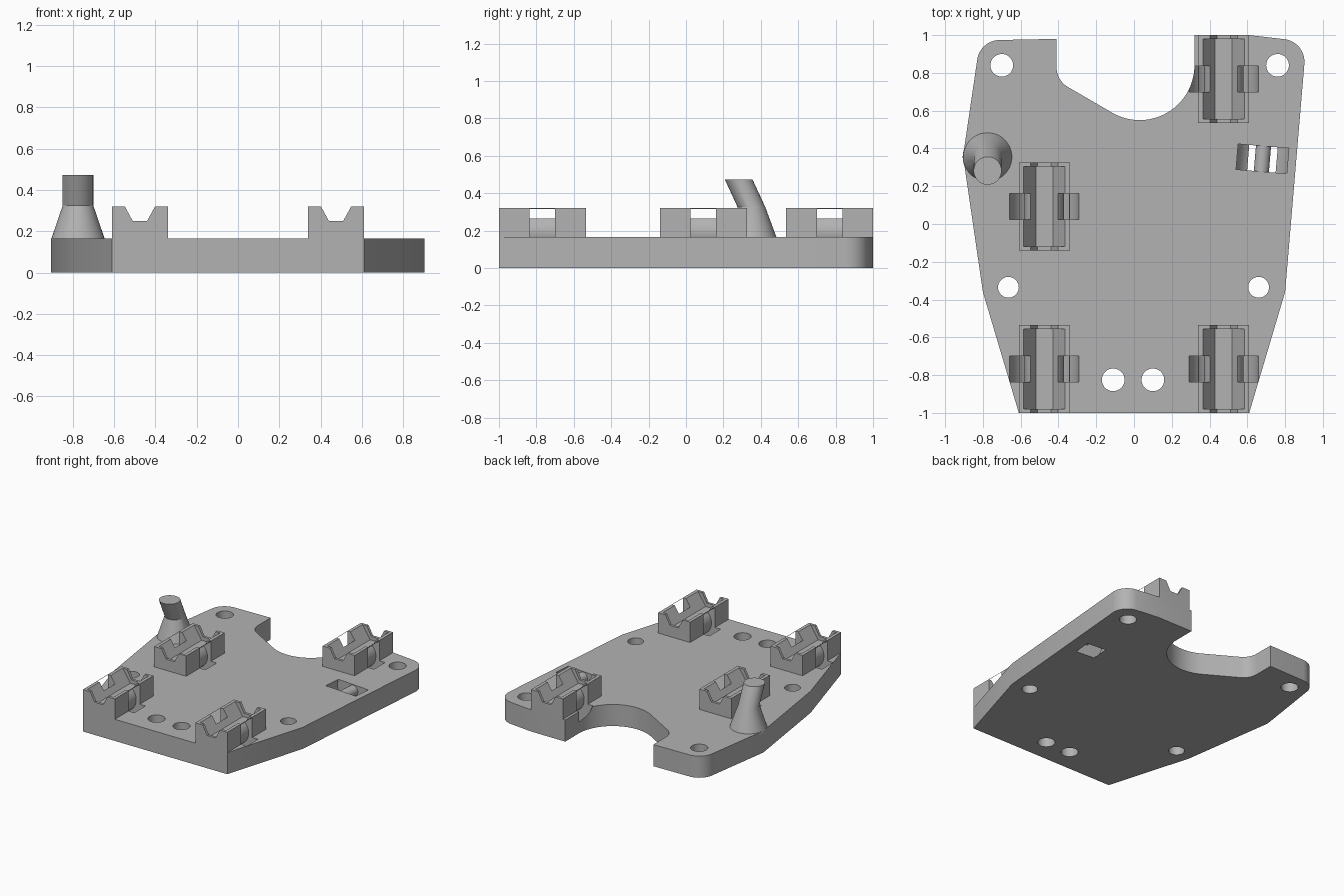
import bpy
import bmesh
from math import radians, sin, cos, tan
from mathutils import Vector, Matrix

cube = bpy.data.objects.get("Cube")
if cube:
    bpy.data.objects.remove(cube, do_unlink=True)

THICK = 0.165
grey = bpy.data.materials.new("plain grey")
grey.use_nodes = True
tone = (0.45, 0.45, 0.45, 1)
grey.diffuse_color = tone
grey.node_tree.nodes["Principled BSDF"].inputs["Base Color"].default_value = tone


def finish(name, bm):
    bmesh.ops.recalc_face_normals(bm, faces=bm.faces)
    mesh = bpy.data.meshes.new(name)
    bm.to_mesh(mesh)
    bm.free()
    mesh.materials.append(grey)
    ob = bpy.data.objects.new(name, mesh)
    bpy.context.collection.objects.link(ob)
    return ob


def prism(name, points, depth, matrix):
    """Extrude a flat outline along its local z, then place it."""
    bm = bmesh.new()
    face = bm.faces.new([bm.verts.new((x, y, 0)) for x, y in points])
    ext = bmesh.ops.extrude_face_region(bm, geom=[face])
    verts = [v for v in ext["geom"] if isinstance(v, bmesh.types.BMVert)]
    bmesh.ops.translate(bm, verts=verts, vec=(0, 0, depth))
    bm.transform(matrix)
    return finish(name, bm)


def circle(radius, count=48):
    return [(radius * cos(radians(360 * i / count)), radius * sin(radians(360 * i / count)))
            for i in range(count)]


def along_y(x, y, z, turn=0):
    """Frame whose outline lies in x-z and whose depth runs towards -y."""
    return (Matrix.Translation((x, y, z)) @ Matrix.Rotation(radians(turn), 4, "Z")
            @ Matrix.Rotation(radians(90), 4, "X"))


def boolean(target, tool, operation):
    tool.hide_render = True
    mod = target.modifiers.new("shape", "BOOLEAN")
    mod.operation = operation
    mod.solver = "EXACT"
    mod.object = tool
    bpy.context.view_layer.objects.active = target
    bpy.ops.object.modifier_apply(modifier=mod.name)
    bpy.data.objects.remove(tool, do_unlink=True)


def tie_channel(target, x, y, z, outer, inner, width, turn=0):
    """Cut a ring shaped strap tunnel around a y-facing axis."""
    shift = Matrix.Translation((0, 0, -width / 2))
    frame = along_y(x, y, z, turn)
    ring = prism("ring_cutter", circle(outer, 64), width, frame @ shift)
    grow = Matrix.Translation((0, 0, -width))
    core = prism("ring_core", circle(inner, 64), width * 2, frame @ grow)
    boolean(ring, core, "DIFFERENCE")
    boolean(target, ring, "DIFFERENCE")


def rounded(prev, corner, nxt, radius, steps=10):
    """Points of a fillet at a corner between two straight edges."""
    p, c, n = Vector(prev), Vector(corner), Vector(nxt)
    a, b = (p - c).normalized(), (n - c).normalized()
    half = a.angle(b) / 2
    length = radius / tan(half)
    centre = c + (a + b).normalized() * radius / sin(half)
    start, end = c + a * length - centre, c + b * length - centre
    sweep = start.angle_signed(end)
    return [tuple(centre + Matrix.Rotation(-sweep * i / steps, 2) @ start)
            for i in range(steps + 1)]


# Base plate outline, with rounded rear corners and a curved rear notch
outline = [(-0.61, -1), (0.61, -1), (0.80, -0.36)]
outline += rounded((0.80, -0.36), (0.912, 0.965), (0.61, 1), 0.12)
outline += [(0.61, 1), (0.32, 1)]
outline += [(0.03 + 0.29 * cos(radians(-4 * i)), 0.84 + 0.29 * sin(radians(-4 * i)))
            for i in range(31)]
outline += rounded((-0.115, 0.59), (-0.41, 0.76), (-0.41, 0.98), 0.12)
outline += [(-0.41, 0.98)]
outline += rounded((-0.41, 0.98), (-0.815, 0.972), (-0.905, 0.36), 0.12)
outline += [(-0.905, 0.36), (-0.80, -0.36)]
plate = prism("mounting_plate", outline, THICK, Matrix.Identity(4))

# Screw holes
for x, y, r in [(-0.70, 0.84, 0.06), (0.76, 0.84, 0.06), (-0.665, -0.335, 0.055),
                (0.66, -0.335, 0.055), (-0.11, -0.825, 0.06), (0.10, -0.825, 0.06)]:
    hole = prism("hole_cutter", circle(r), 0.4, Matrix.Translation((x, y, -0.1)))
    boolean(plate, hole, "DIFFERENCE")

# Cradles: notched blocks with a wider pocket inside and a strap channel
LENGTH, WALL = 0.465, 0.02
half_block = [(0.035, 0.25), (0.073, 0.32), (0.135, 0.32), (0.135, 0.08)]
block = half_block + [(-x, z) for x, z in reversed(half_block)]
half_pocket = [(0.045, 0.222), (0.11, 0.32), (0.11, 0.4)]
pocket = half_pocket + [(-x, z) for x, z in reversed(half_pocket)]
for x, back in [(0.475, -0.535), (-0.475, -0.535), (-0.475, 0.325), (0.475, 1.0)]:
    boolean(plate, prism("cradle", block, LENGTH, along_y(x, back, 0)), "UNION")
    boolean(plate, prism("pocket_cutter", pocket, LENGTH - 2 * WALL,
                         along_y(x, back - WALL, 0)), "DIFFERENCE")
    tie_channel(plate, x, back - LENGTH / 2, 0.19, 0.185, 0.105, 0.136)

# Cable strap tunnel near the left edge
tie_channel(plate, 0.68, 0.345, 0.12, 0.142, 0.04, 0.135, -4.8)

# Bent post: flared foot, then a leaning cylinder
bm = bmesh.new()
rings = []
for y, z, r in [(0.355, THICK - 0.01, 0.132), (0.35, 0.325, 0.074), (0.282, 0.472, 0.074)]:
    rings.append([bm.verts.new((-0.775 + px, y + py, z)) for px, py in circle(r)])
for low, high in zip(rings, rings[1:]):
    for i in range(len(low)):
        j = (i + 1) % len(low)
        bm.faces.new((low[i], low[j], high[j], high[i]))
bm.faces.new(rings[0])
bm.faces.new(rings[-1])
post = finish("bent_post", bm)

# Smooth the curved walls, keep hard edges
plate.select_set(True)
post.select_set(True)
bpy.context.view_layer.objects.active = plate
bpy.ops.object.shade_smooth_by_angle(angle=radians(25))
